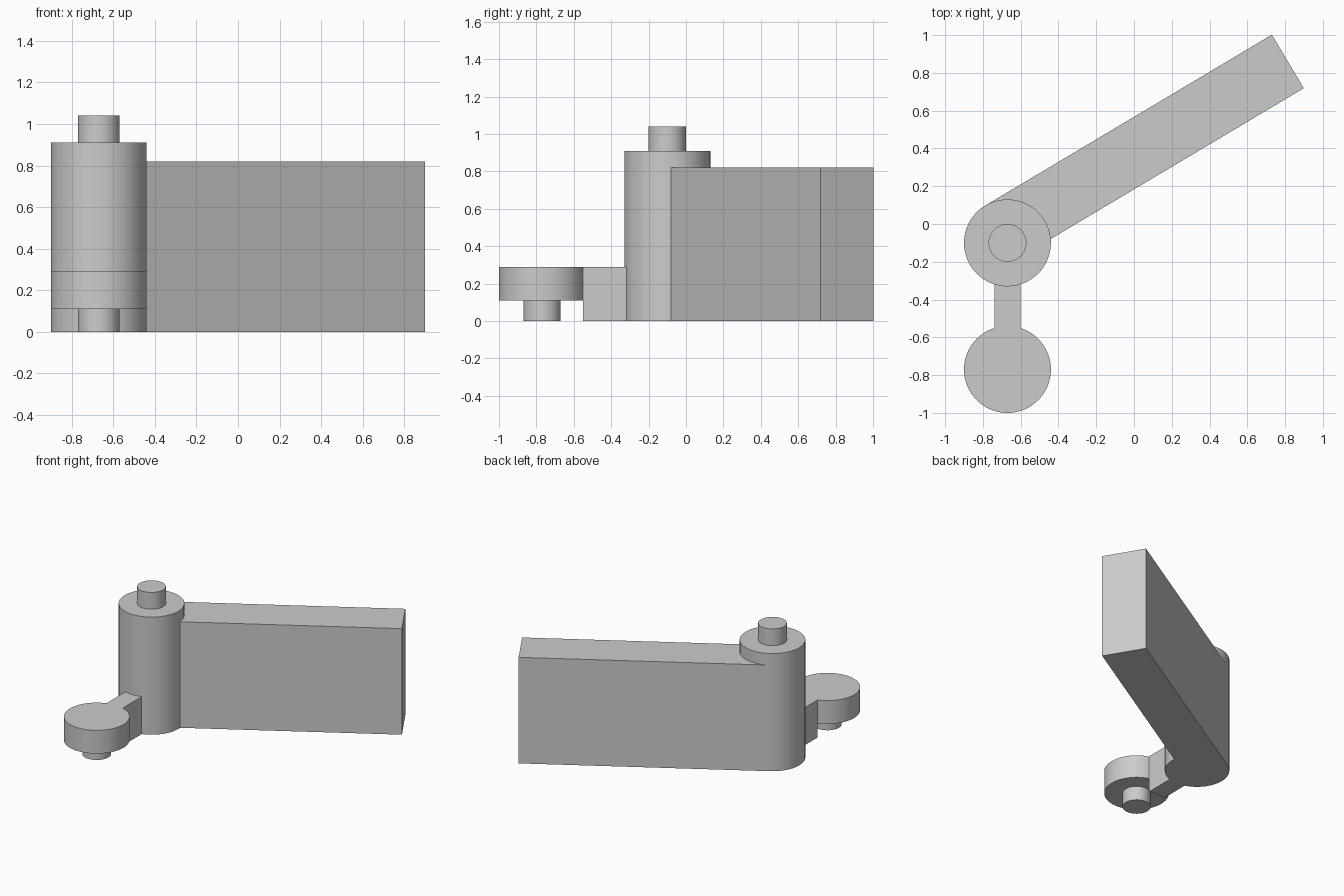
import bpy
import bmesh
from math import radians, pi, asin
from mathutils import Vector, Matrix

cube = bpy.data.objects.get("Cube")
if cube:
    bpy.data.objects.remove(cube, do_unlink=True)

GREY = (0.6, 0.6, 0.6, 1.0)
grey = bpy.data.materials.new("plain grey")
grey.use_nodes = True
grey.diffuse_color = GREY
grey.node_tree.nodes["Principled BSDF"].inputs["Base Color"].default_value = GREY

HUB = Vector((-0.67, -0.10))
FOOT = Vector((-0.67, -0.77))
RADIUS, PIN_RADIUS = 0.23, 0.10
STEPS = 96


def arc(centre, radius, start, end, steps):
    """Points on an arc, end included."""
    return [centre + Matrix.Rotation(start + (end - start) * i / steps, 2) @ Vector((radius, 0))
            for i in range(steps + 1)]


def prism(name, outline, bottom, top):
    """Extrude a flat outline upward into a solid."""
    bm = bmesh.new()
    face = bm.faces.new([bm.verts.new((p.x, p.y, bottom)) for p in outline])
    raised = bmesh.ops.extrude_face_region(bm, geom=[face], use_keep_orig=True)["geom"]
    verts = [v for v in raised if isinstance(v, bmesh.types.BMVert)]
    bmesh.ops.translate(bm, verts=verts, vec=(0, 0, top - bottom))
    bmesh.ops.recalc_face_normals(bm, faces=bm.faces)
    mesh = bpy.data.meshes.new(name)
    bm.to_mesh(mesh)
    bm.free()
    mesh.materials.append(grey)
    obj = bpy.data.objects.new(name, mesh)
    bpy.context.collection.objects.link(obj)
    bpy.ops.object.select_all(action="DESELECT")
    obj.select_set(True)
    bpy.context.view_layer.objects.active = obj
    bpy.ops.object.shade_smooth_by_angle(angle=radians(30))
    return obj


def cylinder(name, centre, radius, bottom, top):
    return prism(name, arc(centre, radius, 0, 2 * pi, STEPS)[:-1], bottom, top)


# Upright hub with the pin on top
cylinder("hub", HUB, RADIUS, 0, 0.91)
cylinder("top_pin", HUB, PIN_RADIUS, 0.91, 1.04)

# Raised round foot with the pin beneath
cylinder("foot_disc", FOOT, RADIUS, 0.11, 0.29)
cylinder("bottom_pin", FOOT, PIN_RADIUS, 0, 0.11)

# Long arm, tangent to the hub along its back side
turn = radians(30.8)
along = Matrix.Rotation(turn, 2) @ Vector((1, 0))
across = Matrix.Rotation(turn, 2) @ Vector((0, 1))
end = HUB + along * 1.767
outline = arc(HUB, RADIUS - 0.001, turn + pi / 2, turn - asin(PIN_RADIUS / RADIUS), 32)
outline += [end - across * PIN_RADIUS, end + across * RADIUS, HUB + across * RADIUS]
prism("arm", outline, 0, 0.82)

# Narrow neck fitted between the hub and the foot
half = asin(0.07 / RADIUS)
outline = arc(HUB, RADIUS - 0.001, -pi / 2 - half, -pi / 2 + half, 10)
outline += arc(FOOT, RADIUS - 0.001, pi / 2 - half, pi / 2 + half, 10)
prism("neck", outline, 0, 0.29)
